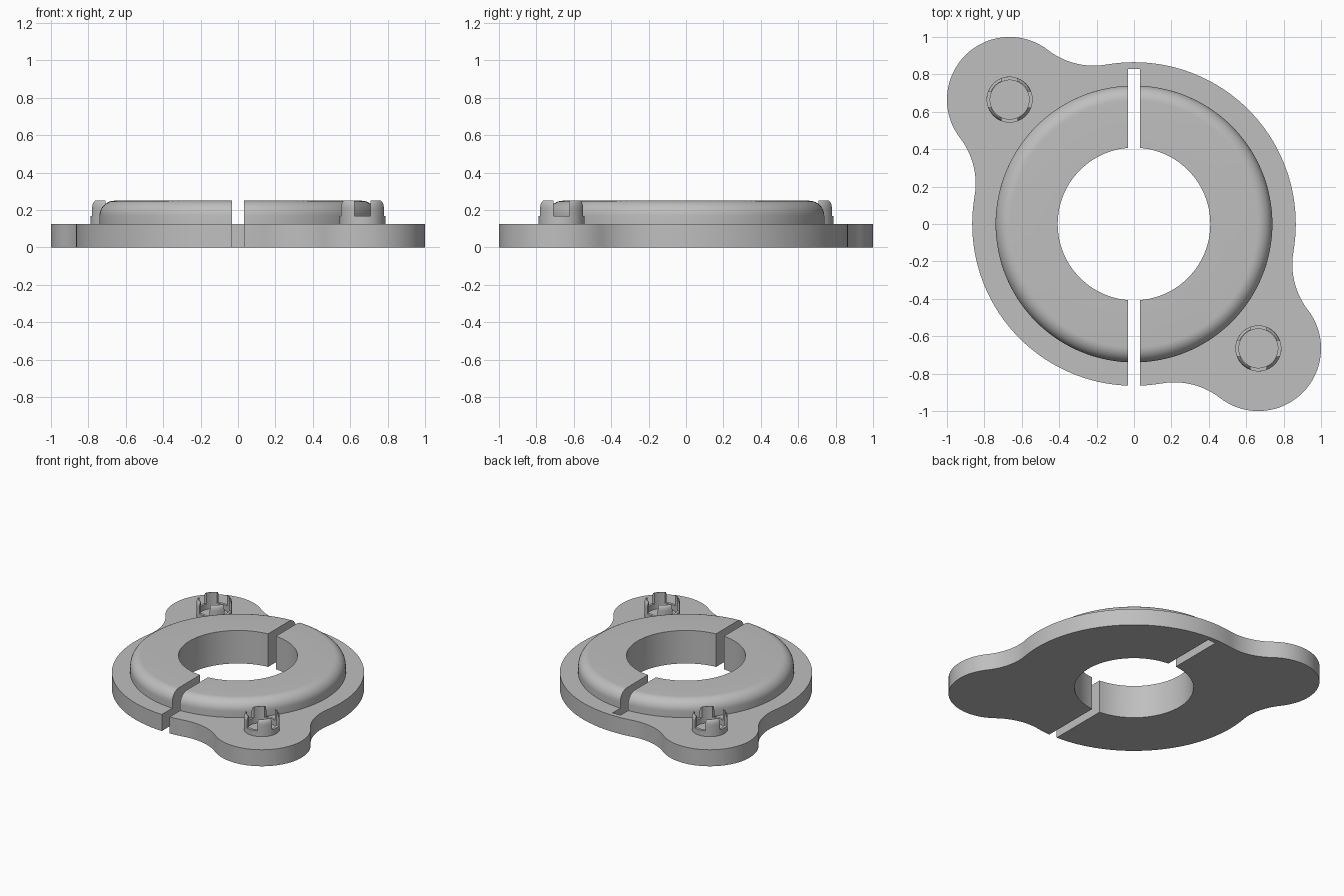
import bpy, bmesh, math
from math import cos, sin, radians, degrees, acos, hypot, atan2

cube = bpy.data.objects.get("Cube")
if cube:
    bpy.data.objects.remove(cube, do_unlink=True)

GREY = (0.52, 0.52, 0.52, 1)
grey = bpy.data.materials.new("light_grey")
grey.use_nodes = True
grey.diffuse_color = GREY
grey.node_tree.nodes["Principled BSDF"].inputs["Base Color"].default_value = GREY

PLATE_TOP, TOP = 0.125, 0.25
DISC_R, EAR_R, FILLET_R, EAR = 0.865, 0.335, 0.4, 0.665


def make(name, bm):
    bmesh.ops.remove_doubles(bm, verts=bm.verts, dist=1e-5)
    bmesh.ops.recalc_face_normals(bm, faces=bm.faces)
    mesh = bpy.data.meshes.new(name)
    bm.to_mesh(mesh)
    bm.free()
    mesh.materials.append(grey)
    obj = bpy.data.objects.new(name, mesh)
    bpy.context.collection.objects.link(obj)
    return obj


def lathe(name, profile, steps):
    """Revolve a closed (radius, z) profile about the z axis."""
    bm = bmesh.new()
    verts = [bm.verts.new((r, 0, z)) for r, z in profile]
    edges = [bm.edges.new((a, b)) for a, b in zip(verts, verts[1:] + verts[:1])]
    bmesh.ops.spin(bm, geom=verts + edges, cent=(0, 0, 0), axis=(0, 0, 1),
                   angle=2 * math.pi, steps=steps)
    return make(name, bm)


def box(name, lo, hi):
    bm = bmesh.new()
    bmesh.ops.create_cube(bm, size=1)
    for v in bm.verts:
        v.co = [(a + b) / 2 + c * (b - a) for a, b, c in zip(lo, hi, v.co)]
    return make(name, bm)


def activate(obj):
    bpy.ops.object.select_all(action='DESELECT')
    bpy.context.view_layer.objects.active = obj
    obj.select_set(True)


def combine(obj, tool, operation):
    activate(obj)
    mod = obj.modifiers.new("combine", 'BOOLEAN')
    mod.operation, mod.object, mod.solver = operation, tool, 'EXACT'
    bpy.ops.object.modifier_apply(modifier=mod.name)
    bpy.data.objects.remove(tool, do_unlink=True)


def smooth(obj):
    activate(obj)
    bpy.ops.object.shade_smooth_by_angle(angle=radians(30))


def arc(cx, cy, r, start, end, n):
    """Points along an arc, leaving out the last one."""
    angles = [radians(start + (end - start) * i / n) for i in range(n)]
    return [(cx + r * cos(a), cy + r * sin(a)) for a in angles]


# Plate outline: disc and two ears, blended by tangent concave arcs
reach, dist = DISC_R + FILLET_R, hypot(EAR, EAR)
swing = degrees(acos((reach**2 + dist**2 - (EAR_R + FILLET_R)**2) / (2 * reach * dist)))
a1, a2 = 135 - swing, 135 + swing
c1, c2 = [(reach * cos(radians(a)), reach * sin(radians(a))) for a in (a1, a2)]
ear_start = degrees(atan2(c1[1] - EAR, c1[0] + EAR))
ear_end = 270 - ear_start
half = (arc(0, 0, DISC_R, a2 - 180, a1, 48)
        + arc(*c1, FILLET_R, a1 + 180, ear_start + 180, 14)
        + arc(-EAR, EAR, EAR_R, ear_start, ear_end, 48)
        + arc(*c2, FILLET_R, ear_end - 180, a2 - 180, 14))
outline = half + [(-x, -y) for x, y in half]

bm = bmesh.new()
base = bm.faces.new([bm.verts.new((x, y, 0)) for x, y in outline])
top = bmesh.ops.extrude_face_region(bm, geom=[base], use_keep_orig=True)["geom"]
for v in top:
    if isinstance(v, bmesh.types.BMVert):
        v.co.z = PLATE_TOP
body = make("split_flange_body", bm)

# Raised ring with a rounded outer rim
ROUND = 0.08
rim = [(0.74 - ROUND + r, z) for r, z in arc(0, TOP - ROUND, ROUND, 0, 90, 10)]
ring = lathe("raised_ring", [(0.3, 0.06), (0.74, 0.06)] + rim
             + [(0.74 - ROUND, TOP), (0.3, TOP)], 128)
combine(body, ring, 'UNION')

# Centre bore and the slot that is open at the front
bore = lathe("bore_cutter", [(0, -0.1), (0.408, -0.1), (0.408, 0.5), (0, 0.5)], 96)
combine(body, bore, 'DIFFERENCE')
combine(body, box("slot_cutter", (-0.033, -1.2, -0.1), (0.033, 0.83, 0.5)), 'DIFFERENCE')
smooth(body)

# Hollow snap posts with four tabs, one on each ear
for name, side in (("left_snap_post", 1), ("right_snap_post", -1)):
    lip = [(0.106 + r * 0.4, z) for r, z in arc(0, 0.208, 0.042, 0, 80, 6)]
    post = lathe(name, [(0.104, 0.11), (0.123, 0.11)] + lip
                 + [(0.109, TOP), (0.104, TOP)], 64)
    for w, d in ((0.043, 0.3), (0.3, 0.043)):
        combine(post, box("notch_cutter", (-w, -d, 0.167), (w, d, 0.4)), 'DIFFERENCE')
    post.location = (side * EAR, -side * EAR, 0)
    smooth(post)
